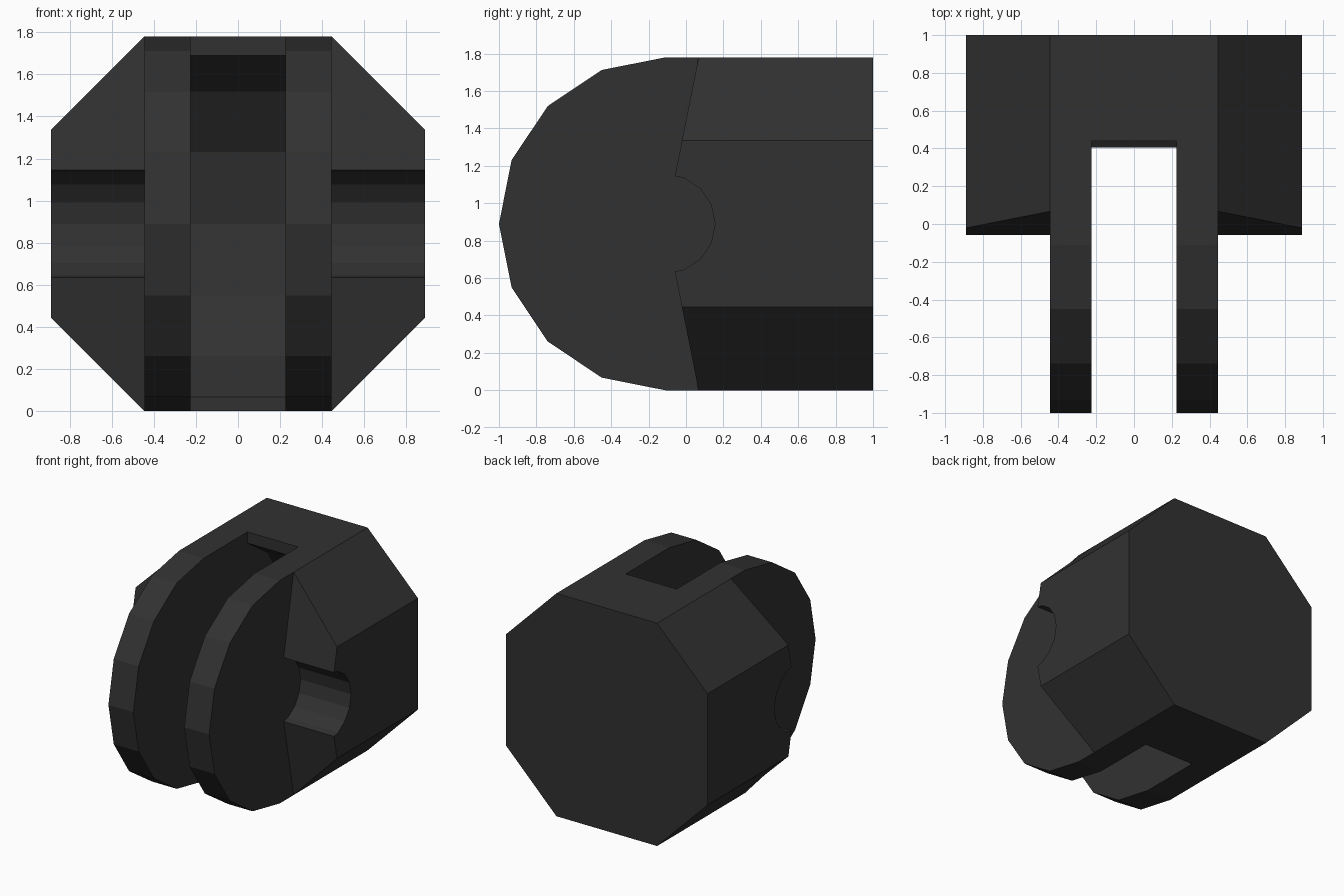
import bpy, bmesh, math
from mathutils import Vector

if "Cube" in bpy.data.objects:
    bpy.data.objects.remove(bpy.data.objects["Cube"])

R = 0.89            # half width, half height and knuckle radius
HALF = R / 2        # half width of the forked middle
CY = -0.11          # knuckle axis position in y
STEP = math.pi / 8  # 16-sided circles


def polar(cy, r, a):
    return (cy + r * math.cos(a), R + r * math.sin(a))


def prism(profile, x0, x1):
    """Extrude a (y, z) profile along x."""
    bm = bmesh.new()
    f = bm.faces.new([bm.verts.new((x0, y, z)) for y, z in profile])
    ext = bmesh.ops.extrude_face_region(bm, geom=[f])
    vs = [g for g in ext["geom"] if isinstance(g, bmesh.types.BMVert)]
    bmesh.ops.translate(bm, verts=vs, vec=(x1 - x0, 0, 0))
    bmesh.ops.recalc_face_normals(bm, faces=bm.faces)
    return bm


def to_object(bm, name):
    me = bpy.data.meshes.new(name)
    bm.to_mesh(me)
    bm.free()
    ob = bpy.data.objects.new(name, me)
    bpy.context.collection.objects.link(ob)
    return ob


# Body: rounded front, square back, corners cut to an octagon
outline = [(1, 2 * R)] + [polar(CY, R, math.pi / 2 + i * STEP) for i in range(9)] + [(1, 0)]
bm = prism(outline, -R, R)
for sx in (-1, 1):
    for sz in (-1, 1):
        cut = bmesh.ops.bisect_plane(
            bm, geom=bm.verts[:] + bm.edges[:] + bm.faces[:], dist=1e-5,
            plane_co=Vector((sx * R, 0, R + sz * HALF)),
            plane_no=Vector((sx, 0, sz)), clear_outer=True)
        bmesh.ops.holes_fill(bm, edges=[e for e in bm.edges if e.is_boundary], sides=0)
bmesh.ops.recalc_face_normals(bm, faces=bm.faces)
body = to_object(bm, "hinge_body")

mat = bpy.data.materials.new("black plastic")
mat.diffuse_color = (0.031, 0.031, 0.031, 1)
mat.use_nodes = True
mat.node_tree.nodes["Principled BSDF"].inputs["Base Color"].default_value = mat.diffuse_color
body.data.materials.append(mat)

# Side cutters: slanted shoulders with a round axle notch
a = 3.5 * STEP
r = 0.265
notch = [polar(CY, 1.3, a), polar(CY, r * math.cos(STEP / 2), a)]
notch += [polar(CY, r, i * STEP) for i in range(3, -4, -1)]
notch += [polar(CY, r * math.cos(STEP / 2), -a), polar(CY, 1.3, -a)]
notch += [(-1.3, R - 1.3), (-1.3, R + 1.3)]
cutters = [to_object(prism(notch, HALF, 1.2), "right_cutter"),
           to_object(prism(notch, -1.2, -HALF), "left_cutter")]

# Slot cutter: open gap between the prongs with a hollow round back
SY = 0.065
slot = [(-1.3, -0.2), (0.405, -0.2)]
slot += [polar(SY, R, i * STEP) for i in range(-3, 3)]
slot += [(0.44, 1.69), (0.44, 2.0), (-1.3, 2.0)]
cutters.append(to_object(prism(slot, -0.225, 0.225), "slot_cutter"))

for c in cutters:
    c.hide_render = True
    m = body.modifiers.new(c.name, 'BOOLEAN')
    m.operation = 'DIFFERENCE'
    m.solver = 'EXACT'
    m.object = c

# Apply the cuts and remove the helpers
dg = bpy.context.evaluated_depsgraph_get()
result = bpy.data.meshes.new_from_object(body.evaluated_get(dg))
body.modifiers.clear()
body.data = result
result.materials.clear()
result.materials.append(mat)
for p in result.polygons:
    p.material_index = 0
for c in cutters:
    bpy.data.objects.remove(c)
